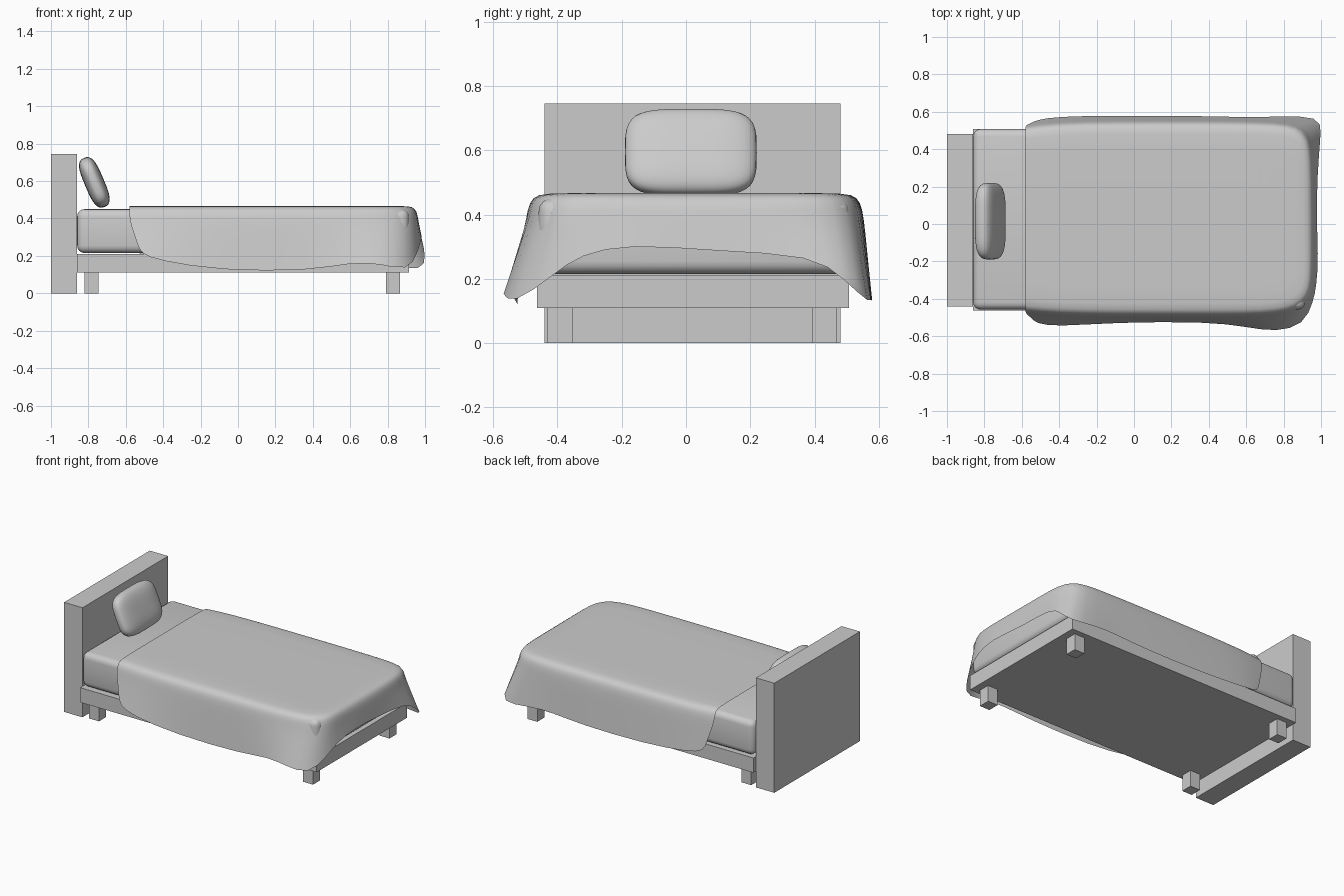
import bpy, bmesh
from math import sin, cos, asin, atan2, radians, copysign
from mathutils import Vector, Matrix

if "Cube" in bpy.data.objects:
    bpy.data.objects.remove(bpy.data.objects["Cube"])


def link(name, bm, smooth=None):
    me = bpy.data.meshes.new(name)
    bm.to_mesh(me)
    bm.free()
    ob = bpy.data.objects.new(name, me)
    bpy.context.collection.objects.link(ob)
    if smooth:
        bpy.ops.object.select_all(action='DESELECT')
        ob.select_set(True)
        bpy.context.view_layer.objects.active = ob
        bpy.ops.object.shade_smooth_by_angle(angle=radians(smooth))
    return ob


def box(name, lo, hi, bevel=0):
    lo, hi = Vector(lo), Vector(hi)
    bm = bmesh.new()
    bmesh.ops.create_cube(bm, size=1, matrix=Matrix.Translation((lo + hi) / 2)
                          @ Matrix.Diagonal((*(hi - lo), 1)))
    if bevel:
        bmesh.ops.bevel(bm, geom=bm.edges[:], offset=bevel, segments=4,
                        profile=0.5, affect='EDGES')
    return link(name, bm, 40 if bevel else None)


# headboard, base slab, feet and mattress
box("headboard", (-1, -0.44, 0), (-0.862, 0.48, 0.745))
box("bed_base", (-0.862, -0.463, 0.11), (0.915, 0.507, 0.21))
for lx, xn in ((-0.82, "head"), (0.79, "foot")):
    for ly, yn in ((-0.43, "front"), (0.392, "back")):
        box(f"leg_{xn}_{yn}", (lx, ly, 0), (lx + 0.075, ly + 0.078, 0.112))
box("mattress", (-0.86, -0.458, 0.215), (0.915, 0.508, 0.45), 0.04)


# pillow: rounded cushion leaning on the headboard
def sp(v, p):
    return copysign(abs(v) ** p, v)


bm = bmesh.new()
bmesh.ops.create_uvsphere(bm, u_segments=40, v_segments=20, radius=1)
tilt = Matrix.Translation((-0.768, 0.015, 0.593)) @ Matrix.Rotation(radians(-23), 4, 'Y')
for v in bm.verts:
    lat = asin(max(-1, min(1, v.co.z)))
    lon = atan2(v.co.y, v.co.x)
    r = sp(max(0, cos(lat)), 0.6)
    v.co = tilt @ Vector((0.052 * sp(sin(lat), 0.75),
                          0.205 * r * sp(cos(lon), 0.5),
                          0.142 * r * sp(sin(lon), 0.5)))
bmesh.ops.recalc_face_normals(bm, faces=bm.faces)
link("pillow", bm, 60)

# blanket: rings from a centre spine over the shoulder down to the hem
# each entry: shoulder x, shoulder y, hem x, hem y, hem z
drape = [
    (-0.58, -0.475, -0.52, -0.53, 0.21), (-0.42, -0.492, -0.42, -0.55, 0.175),
    (-0.1, -0.497, -0.1, -0.525, 0.12), (0.4, -0.497, 0.4, -0.522, 0.12),
    (0.6, -0.497, 0.6, -0.55, 0.165), (0.76, -0.49, 0.76, -0.578, 0.16),
    (0.88, -0.465, 0.91, -0.54, 0.115), (0.94, -0.40, 0.96, -0.41, 0.215),
    (0.96, -0.33, 0.975, -0.33, 0.275), (0.965, -0.18, 0.987, -0.18, 0.31),
    (0.965, 0.1, 0.972, 0.1, 0.285), (0.96, 0.36, 0.99, 0.40, 0.275),
    (0.94, 0.47, 1.0, 0.49, 0.20), (0.88, 0.53, 0.995, 0.578, 0.115),
    (0.76, 0.545, 0.78, 0.575, 0.15), (0.6, 0.55, 0.6, 0.57, 0.15),
    (0.4, 0.553, 0.4, 0.577, 0.13), (-0.1, 0.553, -0.1, 0.58, 0.13),
    (-0.42, 0.548, -0.42, 0.575, 0.16), (-0.58, 0.525, -0.52, 0.555, 0.18)]
bm = bmesh.new()
cols = []
for ex, ey, hx, hy, hz in drape:
    spine = Vector((min(ex, 0.6), 0.03, 0))
    edge, hem = Vector((ex, ey, 0)), Vector((hx, hy, 0))
    inward = (spine - edge).normalized()
    pts = [spine + Vector((0, 0, 0.467))]
    for inset, z in ((0.09, 0.467), (0.035, 0.463), (0.01, 0.44), (0, 0.39)):
        pts.append(edge + inward * inset + Vector((0, 0, z)))
    for f in (0.33, 0.67, 1):
        p = edge.lerp(hem, f)
        p.z = 0.39 + (hz - 0.39) * f
        pts.append(p)
    cols.append([bm.verts.new(p) for p in pts])
for a, b in zip(cols, cols[1:]):
    for k in range(len(a) - 1):
        bm.faces.new((a[k], a[k + 1], b[k + 1], b[k]))
bmesh.ops.remove_doubles(bm, verts=bm.verts[:], dist=0.0005)
blanket = link("blanket", bm, 80)
sub = blanket.modifiers.new("soften", 'SUBSURF')
sub.levels = sub.render_levels = 1
